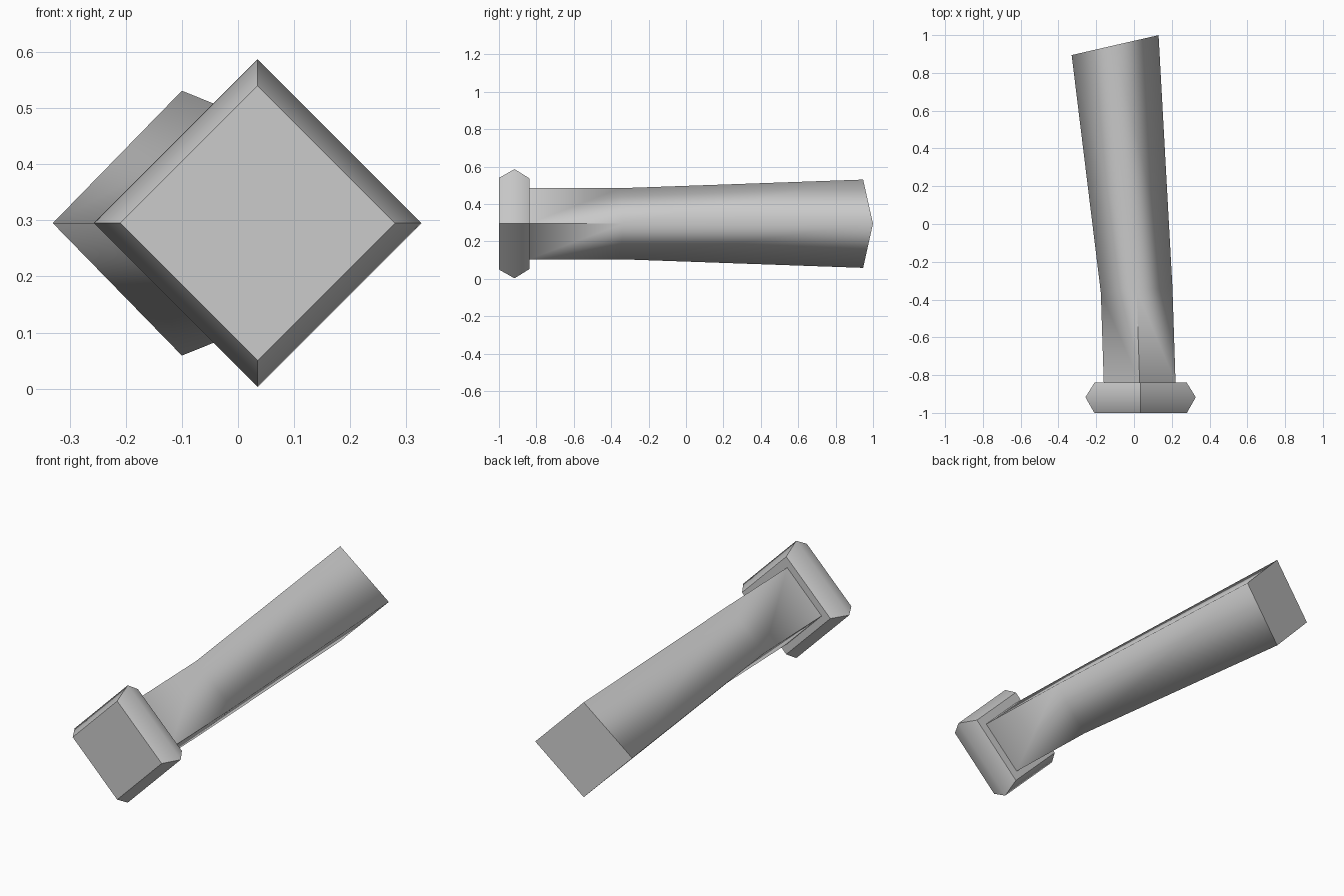
import bpy
import bmesh
from math import radians, sin, cos, pi
from mathutils import Vector

cube = bpy.data.objects.get("Cube")
if cube:
    bpy.data.objects.remove(cube)

AXIS_Z = 0.295

grey = bpy.data.materials.new("plain grey")
grey.use_nodes = True
grey.diffuse_color = (0.6, 0.6, 0.6, 1)
grey.node_tree.nodes["Principled BSDF"].inputs["Base Color"].default_value = (0.6, 0.6, 0.6, 1)


def square_loft(name, sections, sharp_segments):
    """Loft diamond sections (x, y, radius, tilt in degrees) along y."""
    bm = bmesh.new()
    rings = []
    for x, y, radius, tilt in sections:
        t = radians(tilt)
        ring = []
        for k in range(4):
            a = k * pi / 2
            across, up = radius * cos(a), radius * sin(a)
            ring.append(bm.verts.new(Vector((x + across * cos(t), y + across * sin(t), AXIS_Z + up))))
        rings.append(ring)

    # Side walls, smooth shaded, with hard corners on the chosen segments
    for i, (a, b) in enumerate(zip(rings, rings[1:])):
        for k in range(4):
            n = (k + 1) % 4
            bm.faces.new((a[k], a[n], b[n], b[k])).smooth = True
        if i in sharp_segments:
            for k in range(4):
                bm.edges.get((a[k], b[k])).smooth = False

    # Flat end caps
    for ring in (rings[0], rings[-1]):
        cap = bm.faces.new(ring)
        for edge in cap.edges:
            edge.smooth = False
    bmesh.ops.recalc_face_normals(bm, faces=bm.faces)

    mesh = bpy.data.meshes.new(name)
    bm.to_mesh(mesh)
    bm.free()
    mesh.materials.append(grey)
    obj = bpy.data.objects.new(name, mesh)
    bpy.context.collection.objects.link(obj)
    return obj


# Square collar with a ridge around its middle
square_loft("collar", [
    (0.035, -1.0, 0.245, 0),
    (0.035, -0.917, 0.292, 0),
    (0.035, -0.838, 0.243, 0),
], {0, 1})

# Bent shaft that widens towards its slanted end
square_loft("shaft", [
    (0.03, -0.84, 0.19, 0),
    (0.014, -0.35, 0.19, 4),
    (-0.1, 0.947, 0.236, 12.9),
], {0})
